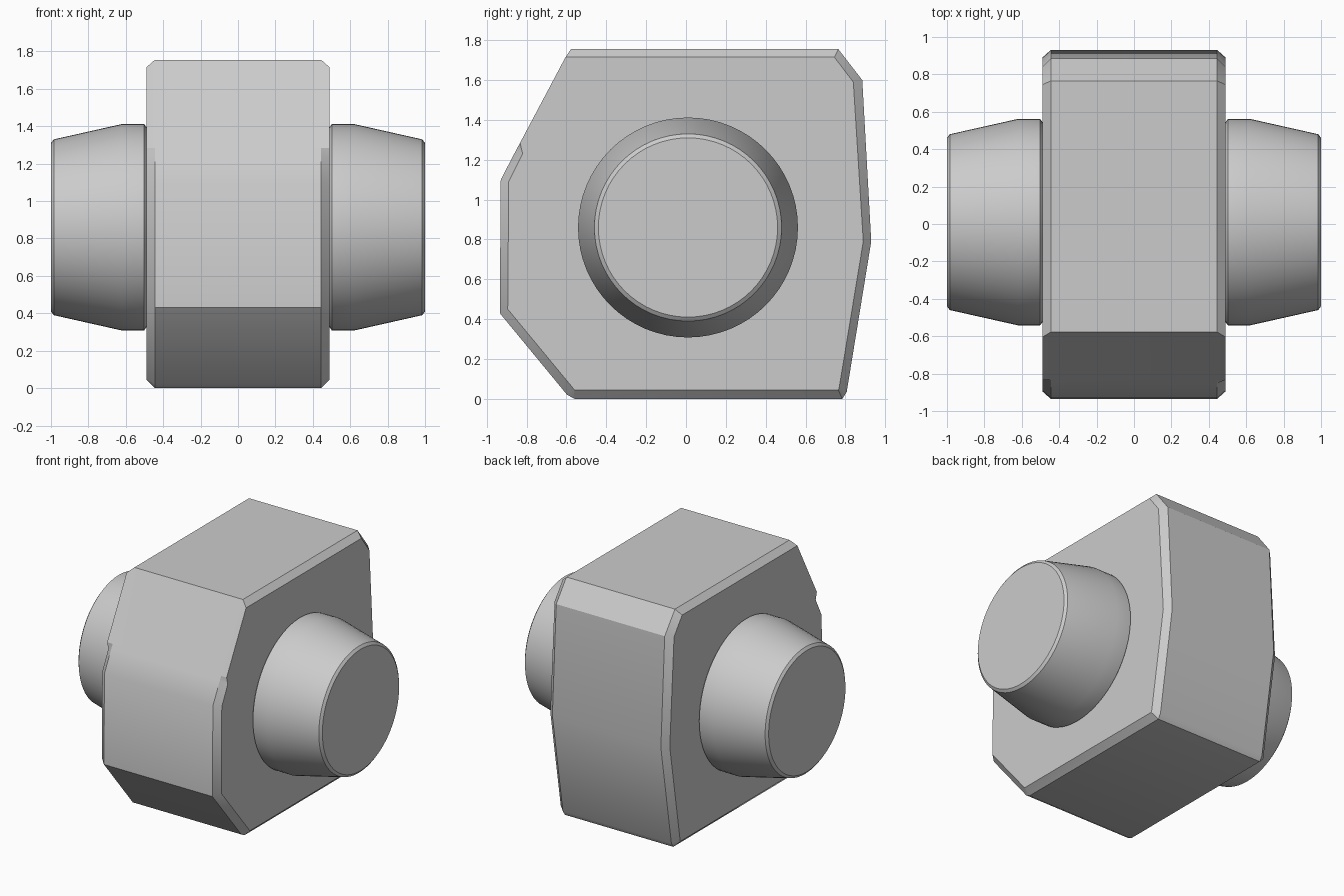
import bpy, bmesh, math

cube = bpy.data.objects.get("Cube")
if cube:
    bpy.data.objects.remove(cube, do_unlink=True)

grey = bpy.data.materials.new("plain_grey")
grey.use_nodes = True
grey.diffuse_color = (0.6, 0.6, 0.6, 1)
grey.node_tree.nodes["Principled BSDF"].inputs["Base Color"].default_value = grey.diffuse_color


def finish(bm, name, angle):
    bmesh.ops.recalc_face_normals(bm, faces=bm.faces)
    mesh = bpy.data.meshes.new(name)
    bm.to_mesh(mesh)
    bm.free()
    mesh.materials.append(grey)
    obj = bpy.data.objects.new(name, mesh)
    bpy.context.collection.objects.link(obj)
    bpy.ops.object.select_all(action='DESELECT')
    obj.select_set(True)
    bpy.context.view_layer.objects.active = obj
    bpy.ops.object.shade_smooth_by_angle(angle=math.radians(angle))


# Block: side outline and chamfered rim outline, both as (y, z)
SIDE_X, RIM_X = 0.49, 0.445
side = [(-.56, .045), (-.565, .051), (-.895, .45), (-.89, 1.09), (-.82, 1.23),
        (-.833, 1.285), (-.605, 1.715), (.745, 1.715), (.84, 1.59),
        (.89, .79), (.768, .05), (.764, .045)]
rim = [(-.56, 0), (-.597, .02), (-.935, .43), (-.93, 1.10), (-.851, 1.252),
       (-.833, 1.285), (-.578, 1.755), (.765, 1.755), (.885, 1.60),
       (.93, .79), (.807, .035), (.785, 0)]

bm = bmesh.new()
loops = [[bm.verts.new((x, y, z)) for y, z in outline]
         for x, outline in ((-SIDE_X, side), (-RIM_X, rim), (RIM_X, rim), (SIDE_X, side))]
for a, b in zip(loops, loops[1:]):
    for i in range(len(a)):
        j = (i + 1) % len(a)
        bm.faces.new((a[i], a[j], b[j], b[i]))
bm.faces.new(loops[0])
bm.faces.new(loops[-1])
finish(bm, "block_body", 30)

# Tapered hubs: (distance from centre, radius) turned about the x axis
SEGMENTS, HUB_Y, HUB_Z = 64, 0.01, 0.86
hub = [(.48, .535), (.49, .535), (.502, .552), (.62, .552), (.985, .47), (1.0, .45)]
for name, sign in (("left_hub", 1), ("right_hub", -1)):
    bm = bmesh.new()
    rings = []
    for x, r in hub:
        angles = [math.tau * i / SEGMENTS for i in range(SEGMENTS)]
        rings.append([bm.verts.new((sign * x, HUB_Y + r * math.cos(t), HUB_Z + r * math.sin(t)))
                      for t in angles])
    for a, b in zip(rings, rings[1:]):
        for i in range(SEGMENTS):
            j = (i + 1) % SEGMENTS
            bm.faces.new((a[i], a[j], b[j], b[i]))
    bm.faces.new(rings[0])
    bm.faces.new(rings[-1])
    finish(bm, name, 35)
